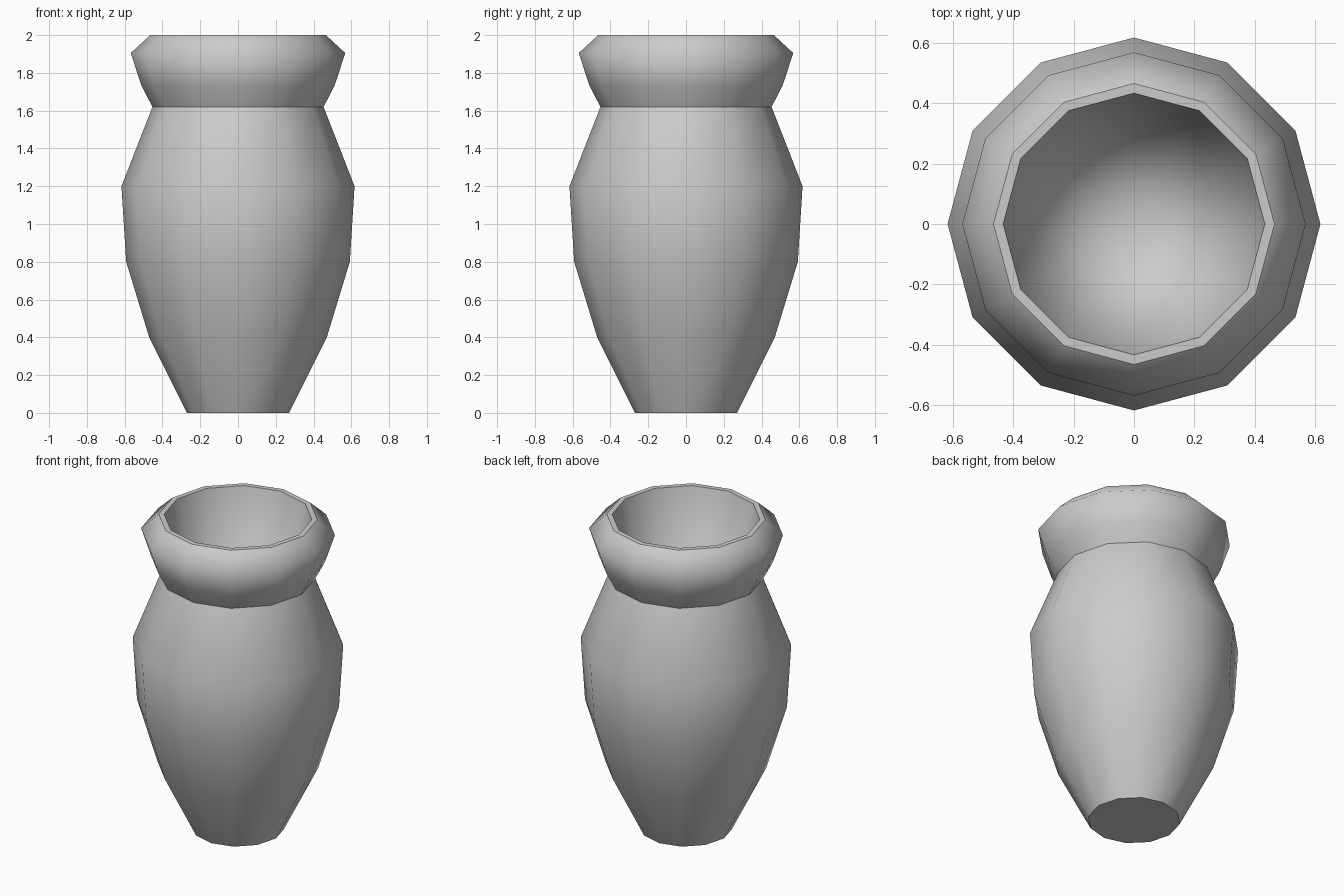
import bpy, bmesh
from math import cos, sin, pi

if "Cube" in bpy.data.objects:
    bpy.data.objects.remove(bpy.data.objects["Cube"])

SIDES = 12

# (radius, height, crisp ring) from the foot, up over the lip, to the inner rim
PROFILE = [
    (0.27, 0.00, True), (0.47, 0.40, False), (0.592, 0.80, False),
    (0.617, 1.20, False), (0.453, 1.62, True), (0.51, 1.73, False),
    (0.568, 1.905, False), (0.465, 2.00, True), (0.433, 2.00, True),
]
INNER_BOTTOM = 0.2

bm = bmesh.new()

# Rings of the turned wall
rings = []
for r, z, crisp in PROFILE:
    rings.append([bm.verts.new((r * cos(2 * pi * i / SIDES),
                                r * sin(2 * pi * i / SIDES), z))
                  for i in range(SIDES)])
for low, high in zip(rings, rings[1:]):
    for i in range(SIDES):
        j = (i + 1) % SIDES
        bm.faces.new((low[i], low[j], high[j], high[i]))

# Flat foot and tapering hollow
bm.faces.new(rings[0][::-1])
tip = bm.verts.new((0, 0, INNER_BOTTOM))
for i in range(SIDES):
    bm.faces.new((rings[-1][i], rings[-1][(i + 1) % SIDES], tip))

# Smooth sides, with crisp foot, neck and rim
for f in bm.faces:
    f.smooth = True
for ring, (r, z, crisp) in zip(rings, PROFILE):
    if crisp:
        for i in range(SIDES):
            bm.edges.get((ring[i], ring[(i + 1) % SIDES])).smooth = False

mesh = bpy.data.meshes.new("vase")
bm.to_mesh(mesh)
bm.free()
bpy.context.collection.objects.link(bpy.data.objects.new("vase", mesh))
